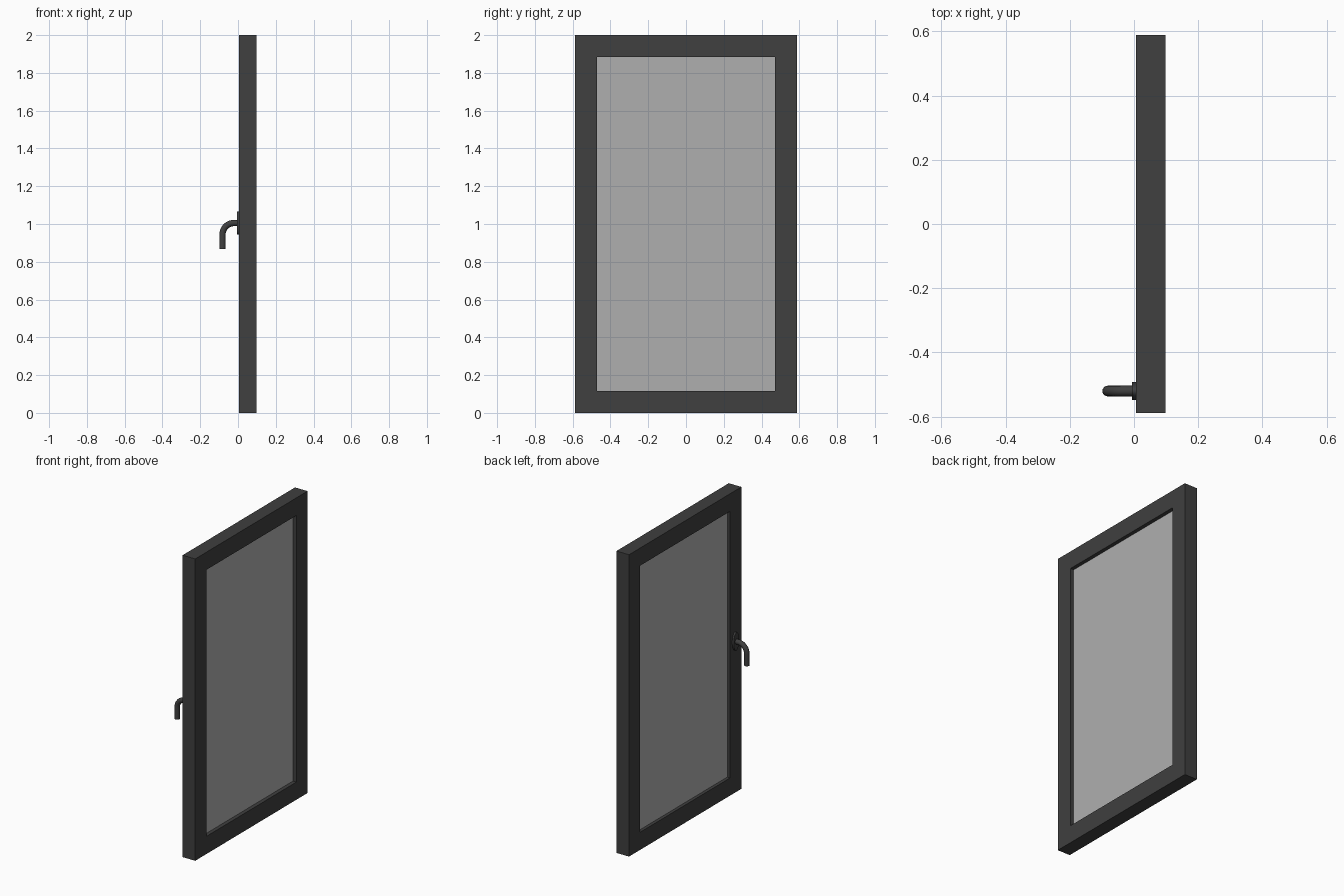
import bpy, bmesh
from math import sin, cos, pi, radians

if "Cube" in bpy.data.objects:
    bpy.data.objects.remove(bpy.data.objects["Cube"])

X0, X1 = 0.006, 0.098          # frame thickness along x
W, H, B = 0.588, 2.0, 0.117    # half width, height, border
HY, HZ = -0.52, 1.005          # handle position


def material(name, v):
    m = bpy.data.materials.new(name)
    m.diffuse_color = (v, v, v, 1)
    m.use_nodes = True
    m.node_tree.nodes["Principled BSDF"].inputs["Base Color"].default_value = m.diffuse_color
    return m


dark = material("dark_metal", 0.05)
pane = material("pane_grey", 0.43)


def add_mesh(name, bm, mat):
    bmesh.ops.recalc_face_normals(bm, faces=bm.faces)
    me = bpy.data.meshes.new(name)
    bm.to_mesh(me)
    bm.free()
    ob = bpy.data.objects.new(name, me)
    bpy.context.collection.objects.link(ob)
    me.materials.append(mat)
    return ob


def smooth(ob):
    bpy.ops.object.select_all(action='DESELECT')
    ob.select_set(True)
    bpy.context.view_layer.objects.active = ob
    bpy.ops.object.shade_smooth_by_angle(angle=radians(35))


# frame: rectangular profile swept round four mitred corners
bm = bmesh.new()
rings = []
for sy, sz in ((-1, -1), (1, -1), (1, 1), (-1, 1)):
    rings.append([bm.verts.new((x, sy * (W - b), H / 2 + sz * (H / 2 - b)))
                  for x, b in ((X0, 0), (X1, 0), (X1, B), (X0, B))])
for i in range(4):
    a, c = rings[i], rings[(i + 1) % 4]
    for j in range(4):
        k = (j + 1) % 4
        bm.faces.new((a[j], a[k], c[k], c[j]))
add_mesh("window_frame", bm, dark)

# glass: slab recessed on both sides
bm = bmesh.new()
bmesh.ops.create_cube(bm, size=1)
gx0, gx1 = X0 + 0.021, X1 - 0.025
for v in bm.verts:
    v.co.x = gx0 if v.co.x < 0 else gx1
    v.co.y *= 2 * (W - B)
    v.co.z = H / 2 + v.co.z * (H - 2 * B)
add_mesh("glass_pane", bm, pane)

# handle plate: oval disc extruded from the frame face
bm = bmesh.new()
oval = [bm.verts.new((X0, HY + 0.028 * cos(2 * pi * i / 32),
                      HZ + 0.06 * sin(2 * pi * i / 32))) for i in range(32)]
face = bm.faces.new(oval)
ext = bmesh.ops.extrude_face_region(bm, geom=[face])["geom"]
bmesh.ops.translate(bm, vec=(-0.012, 0, 0),
                    verts=[g for g in ext if isinstance(g, bmesh.types.BMVert)])
smooth(add_mesh("handle_plate", bm, dark))

# handle lever: round bar with a quarter bend, hanging down
R, LX = 0.06, -0.082
path = [(X0, HZ)]
path += [(LX + R - R * sin(t), HZ - R + R * cos(t))
         for t in (i * pi / 20 for i in range(11))]
path += [(LX, 0.868)]
cu = bpy.data.curves.new("handle_path", 'CURVE')
cu.dimensions = '3D'
cu.bevel_depth = 0.0165
cu.bevel_resolution = 6
cu.use_fill_caps = True
sp = cu.splines.new('POLY')
sp.points.add(len(path) - 1)
for p, (x, z) in zip(sp.points, path):
    p.co = (x, HY, z, 1)
cu.materials.append(dark)
lever = bpy.data.objects.new("handle_lever", cu)
bpy.context.collection.objects.link(lever)
bpy.ops.object.select_all(action='DESELECT')
lever.select_set(True)
bpy.context.view_layer.objects.active = lever
bpy.ops.object.convert(target='MESH')
smooth(bpy.context.view_layer.objects.active)
